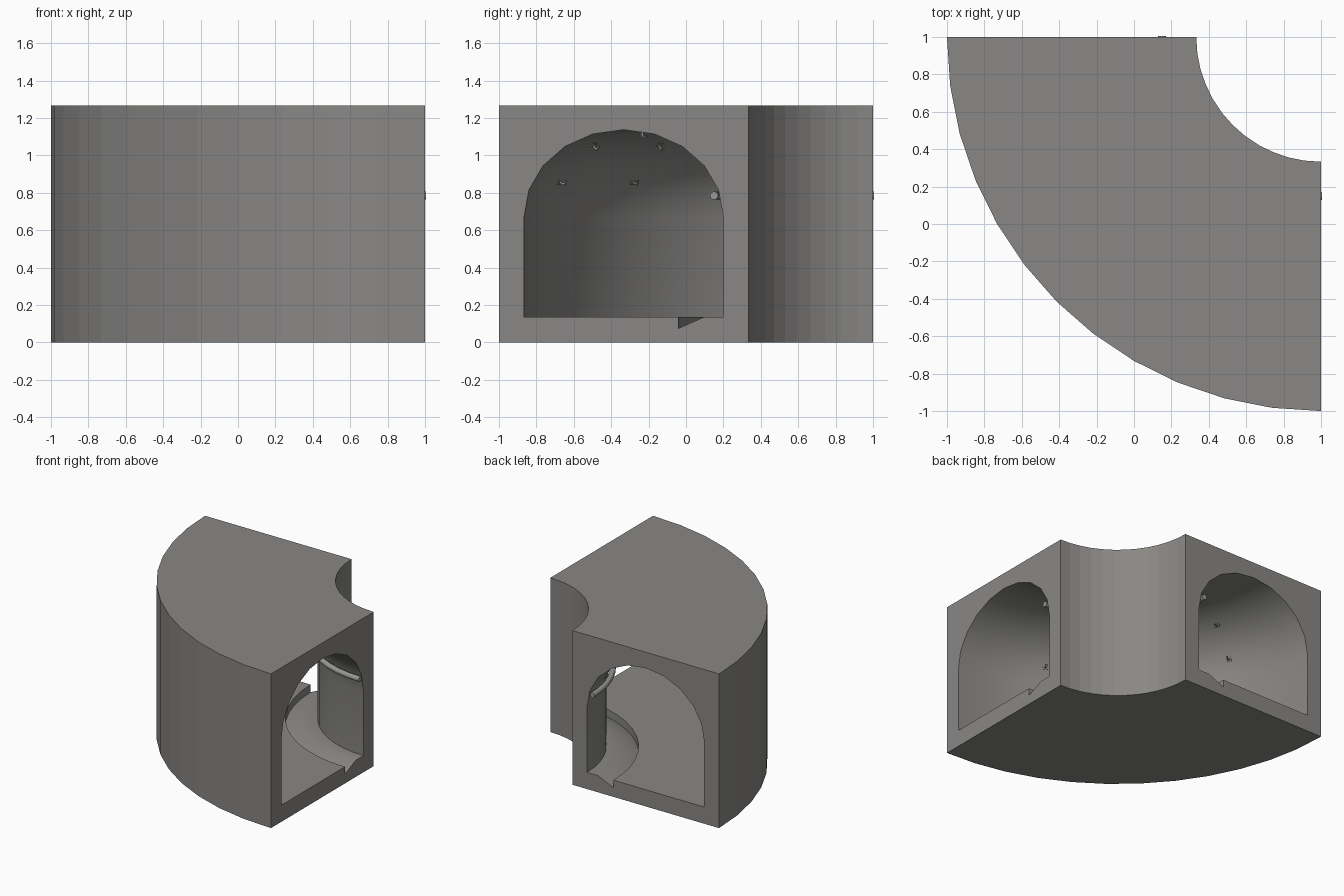
import bpy, bmesh
from math import sin, cos, pi, radians
from mathutils import Matrix, Vector

cube = bpy.data.objects.get("Cube")
if cube:
    bpy.data.objects.remove(cube)

STEPS = 12                      # segments round the quarter bend
MID_R, SPRING = 1.333, 0.67     # tunnel centre line radius, arch spring height
ARCH_A, ARCH_B = 0.533, 0.467   # arch half width and rise
FLOOR, TOP = 0.137, 1.267


def material(name, color):
    m = bpy.data.materials.new(name)
    m.use_nodes = True
    m.diffuse_color = color
    m.node_tree.nodes["Principled BSDF"].inputs["Base Color"].default_value = color
    return m


stone = material("stone grey", (0.25, 0.245, 0.235, 1))
metal = material("pale metal", (0.32, 0.32, 0.31, 1))


def bend(r, z, t):
    """Point at radius r, height z and angle t round the bend's corner."""
    return Vector((1 - r * sin(t), 1 - r * cos(t), z))


def arch(a):
    return MID_R + ARCH_A * cos(a), SPRING + ARCH_B * sin(a)


def sweep(bm, profile, start, end, smooth):
    """Sweep a closed (radius, height) profile; return the edges of both ends."""
    rings = []
    for i in range(STEPS + 1):
        t = start + (end - start) * i / STEPS
        rings.append([bm.verts.new(bend(r, z, t)) for r, z in profile])
    n = len(profile)
    for a, b in zip(rings, rings[1:]):
        for k in range(n):
            j = (k + 1) % n
            bm.faces.new((a[k], a[j], b[j], b[k])).smooth = smooth
    return [[bm.edges.get((ring[k], ring[(k + 1) % n])) for k in range(n)]
            for ring in (rings[0], rings[-1])]


def finish(bm, name, mat, sharp=30):
    bmesh.ops.recalc_face_normals(bm, faces=bm.faces)
    for e in bm.edges:
        e.smooth = len(e.link_faces) == 2 and e.calc_face_angle(0) < radians(sharp)
    mesh = bpy.data.meshes.new(name)
    bm.to_mesh(mesh)
    bm.free()
    mesh.materials.append(mat)
    ob = bpy.data.objects.new(name, mesh)
    bpy.context.collection.objects.link(ob)
    return ob


# Solid quarter bend with an arched passage and a drain gutter in its floor
bm = bmesh.new()
block = [(0.667, 0), (2, 0), (2, TOP), (0.667, TOP)]
gutter = [(0.8, FLOOR), (0.9, FLOOR), (1.04, 0.075), (1.04, FLOOR), (1.866, FLOOR)]
passage = gutter + [arch(pi * i / 10) for i in range(11)]
outer_ends = sweep(bm, block, 0, pi / 2, False)
inner_ends = sweep(bm, passage, 0, pi / 2, True)
for outer, inner in zip(outer_ends, inner_ends):
    bmesh.ops.triangle_fill(bm, edges=outer + inner, use_beauty=True)
finish(bm, "tunnel_bend", stone)

# Pipe along the inner wall
bm = bmesh.new()
circle = [(0.85 + 0.022 * cos(pi * i / 6), 0.785 + 0.022 * sin(pi * i / 6))
          for i in range(12)]
for ring in sweep(bm, circle, -0.005, pi / 2 + 0.005, True):
    bmesh.ops.contextual_create(bm, geom=ring)
finish(bm, "wall_pipe", metal, 40)


# Small wall hooks: plate, arm and lip, repeated round the arch
def add_box(bm, frame, offset, size):
    bmesh.ops.create_cube(bm, size=1, matrix=frame @ Matrix.Translation(offset)
                          @ Matrix.Diagonal((*size, 1)))


bm = bmesh.new()
for t in (pi / 8, pi / 4, 3 * pi / 8):
    for a in (24, 57, 90, 123, 165):
        r, z = arch(radians(a))
        pos = bend(r, z, t)
        inward = (bend(MID_R, SPRING, t) - pos).normalized()
        along = Vector((-cos(t), sin(t), 0))
        side = inward.cross(along)
        frame = Matrix((along, side, inward)).transposed().to_4x4()
        frame.translation = pos
        add_box(bm, frame, (0, 0, 0.004), (0.04, 0.03, 0.012))
        add_box(bm, frame, (0, 0, 0.022), (0.012, 0.012, 0.036))
        add_box(bm, frame, (0, 0.008, 0.036), (0.012, 0.028, 0.008))
finish(bm, "wall_hooks", stone)
